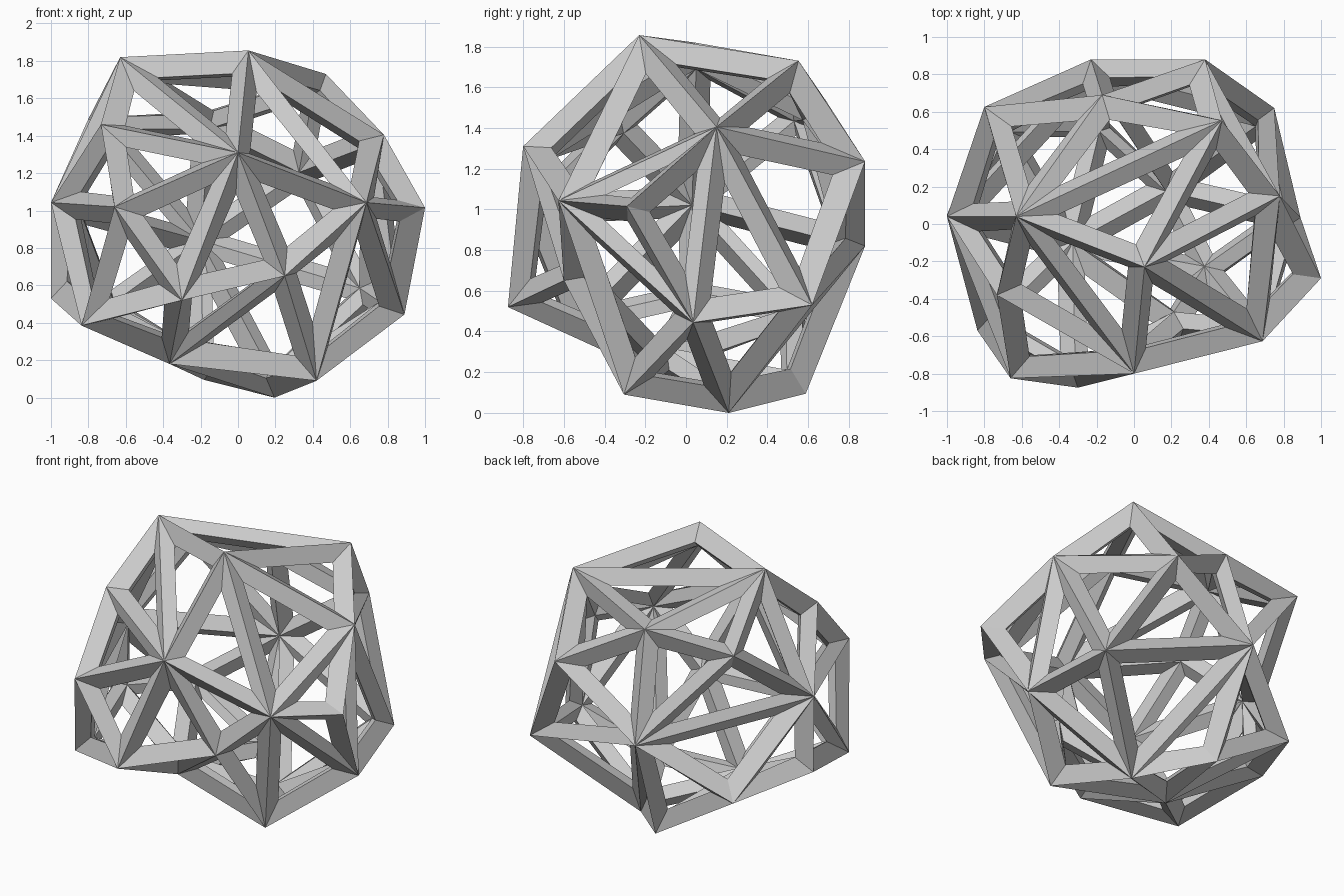
import bpy
import bmesh

# Corner points of the irregular triangulated ball
corners = [
    (-.63, .04, 1.82), (.056, -.23, 1.856), (.47, .553, 1.73), (.78, .15, 1.405), (1, -.29, 1.015),
    (.89, .035, .444), (.42, -.305, .09), (.195, .21, 0), (-.18, .588, .094), (-.366, -.13, .18),
    (-.837, -.57, .385), (-1, .05, .53), (-1, .04, 1.043), (-.733, -.38, 1.46), (0, -.8, 1.31),
    (-.66, -.825, 1.02), (-.3, -.875, .52), (.25, -.6, .65), (.687, -.627, 1.043), (-.23, .88, .82),
    (.38, .88, 1.235), (.75, .62, .53), (-.8, .626, 1.49), (-.17, .69, 1.53), (-.767, .585, .456),
]

# Triangle fans: hub corner -> ring of corners around it
fans = {
    0: (1, 2, 23, 22, 12, 13, 14, 1),
    18: (14, 17, 6, 5, 4, 3, 1, 14),
    19: (23, 20, 21, 7, 8, 24, 12, 22, 23),
    9: (16, 17, 6, 7, 8, 24, 11, 10, 16),
    15: (12, 10, 16, 14, 13, 12),
    3: (1, 2, 20, 21, 5, 4),
    11: (24, 12, 10),
    5: (21, 7, 6),
    2: (20, 23),
    14: (16, 17),
}

# Closed shell
bm = bmesh.new()
verts = [bm.verts.new(c) for c in corners]
for hub, ring in fans.items():
    for a, b in zip(ring, ring[1:]):
        bm.faces.new((verts[hub], verts[a], verts[b]))
bmesh.ops.recalc_face_normals(bm, faces=bm.faces[:])
mesh = bpy.data.meshes.new("strut_ball")
bm.to_mesh(mesh)
bm.free()
ball = bpy.data.objects.new("strut_ball", mesh)
bpy.context.collection.objects.link(ball)

# Struts along every edge, growing inwards from the shell
wire = ball.modifiers.new("struts", 'WIREFRAME')
wire.thickness = 0.15
wire.offset = -1
wire.use_even_offset = True
wire.use_replace = True
